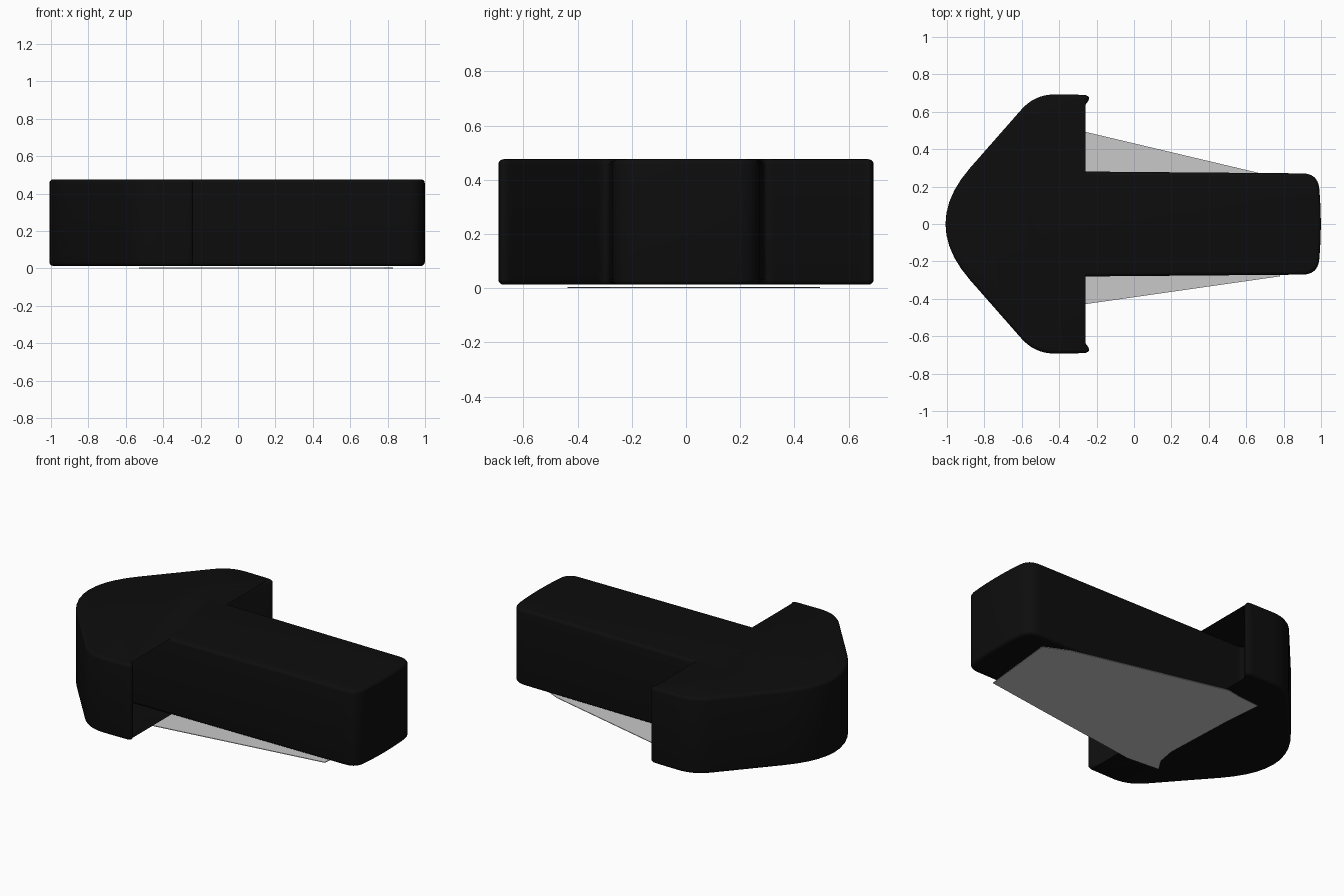
import bpy, bmesh
from mathutils import Vector

if "Cube" in bpy.data.objects:
    bpy.data.objects.remove(bpy.data.objects["Cube"])


def material(name, v):
    m = bpy.data.materials.new(name)
    m.diffuse_color = (v, v, v, 1)
    m.use_nodes = True
    m.node_tree.nodes["Principled BSDF"].inputs["Base Color"].default_value = m.diffuse_color
    return m


def make_object(name, bm, mat):
    me = bpy.data.meshes.new(name)
    bm.to_mesh(me)
    bm.free()
    me.materials.append(mat)
    ob = bpy.data.objects.new(name, me)
    bpy.context.collection.objects.link(ob)
    return ob


def rounded(corners, steps=10):
    """Closed outline; each corner (x, y, cut) becomes a quadratic curve."""
    out, n = [], len(corners)
    for i, (x, y, cut) in enumerate(corners):
        p = Vector((x, y))
        a = p + (Vector(corners[i - 1][:2]) - p).normalized() * cut
        b = p + (Vector(corners[(i + 1) % n][:2]) - p).normalized() * cut
        for k in range(steps + 1):
            t = k / steps
            out.append(a * (1 - t) ** 2 + p * 2 * t * (1 - t) + b * t * t)
    return out


black = material("black", 0.004)
grey = material("light grey", 0.58)

# Arrow body: half outline mirrored, extruded, with softened rims
half = [(-0.53, 0.694, 0.11), (-0.215, 0.69, 0.065),
        (-0.562, 0.283, 0.06), (0.985, 0.27, 0.085)]
corners = ([(-1.14, 0, 0.40)] + half + [(1.004, 0, 0.15)]
           + [(x, -y, c) for x, y, c in reversed(half)])
bm = bmesh.new()
base = bm.faces.new([bm.verts.new((p.x, p.y, 0.013)) for p in rounded(corners)])
ext = bmesh.ops.extrude_face_region(bm, geom=[base], use_keep_orig=True)
for v in ext["geom"]:
    if isinstance(v, bmesh.types.BMVert):
        v.co.z = 0.476
bmesh.ops.recalc_face_normals(bm, faces=bm.faces[:])
rims = [e for e in bm.edges if abs(e.verts[0].co.z - e.verts[1].co.z) < 1e-5]
bmesh.ops.bevel(bm, geom=rims, offset=0.02, segments=4, profile=0.5,
                affect='EDGES', clamp_overlap=False)
bmesh.ops.recalc_face_normals(bm, faces=bm.faces[:])
body = make_object("arrow_body", bm, black)
bpy.context.view_layer.objects.active = body
body.select_set(True)
bpy.ops.object.shade_smooth_by_angle(angle=0.7)

# Thin irregular sheet lying under the arrow
sheet = [(0.83, 0.20), (0.68, 0.27), (-0.27, 0.495), (-0.36, 0.478),
         (-0.50, 0.466), (-0.48, 0.24), (-0.46, -0.23), (-0.48, -0.34),
         (-0.53, -0.42), (-0.32, -0.437), (0.78, -0.28)]
bm = bmesh.new()
f = bm.faces.new([bm.verts.new((x, y, 0)) for x, y in sheet])
ext = bmesh.ops.extrude_face_region(bm, geom=[f], use_keep_orig=True)
for v in ext["geom"]:
    if isinstance(v, bmesh.types.BMVert):
        v.co.z = 0.004
bmesh.ops.recalc_face_normals(bm, faces=bm.faces[:])
make_object("base_sheet", bm, grey)
